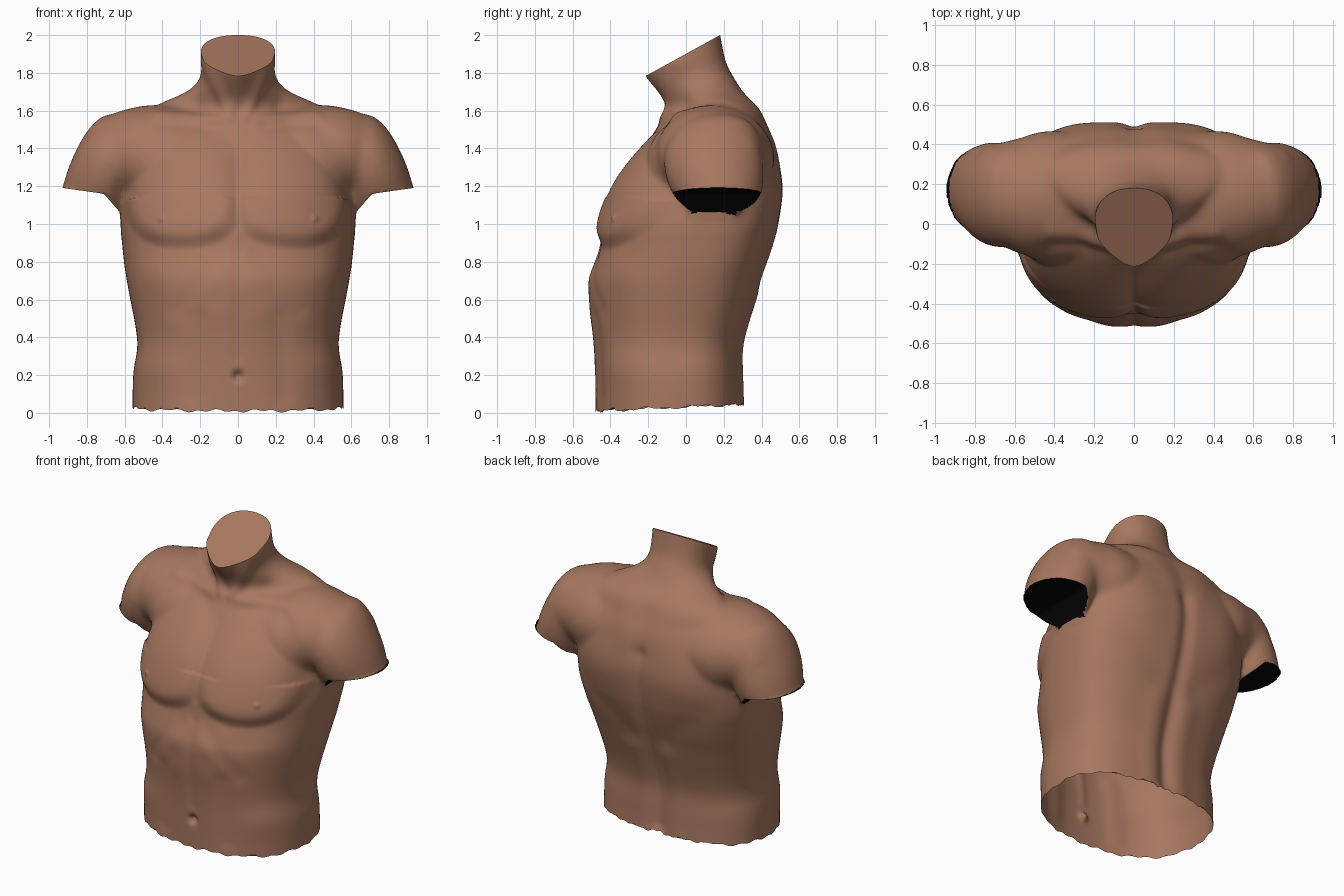
import bpy, bmesh, math

if "Cube" in bpy.data.objects:
    bpy.data.objects.remove(bpy.data.objects["Cube"])


def material(name, rgb):
    m = bpy.data.materials.new(name)
    m.diffuse_color = (*rgb, 1)
    m.use_nodes = True
    m.node_tree.nodes["Principled BSDF"].inputs["Base Color"].default_value = m.diffuse_color
    return m


def loft(bm, rings):
    """Skin a list of equal rings and close both ends."""
    rows = [[bm.verts.new(p) for p in r] for r in rings]
    n = len(rows[0])
    for a, b in zip(rows, rows[1:]):
        for i in range(n):
            j = (i + 1) % n
            bm.faces.new((a[i], a[j], b[j], b[i]))
    bm.faces.new(rows[0][::-1])
    bm.faces.new(rows[-1])


def smooth_rows(rows, steps=4):
    """Catmull-Rom interpolation between profile rows."""
    out = []
    for i in range(len(rows) - 1):
        p0, p1, p2 = rows[max(i - 1, 0)], rows[i], rows[i + 1]
        p3 = rows[min(i + 2, len(rows) - 1)]
        for k in range(steps):
            t = k / steps
            out.append([0.5 * (2 * b + (c - a) * t + (2 * a - 5 * b + 4 * c - d) * t * t
                               + (3 * b - a - 3 * c + d) * t ** 3)
                        for a, b, c, d in zip(p0, p1, p2, p3)])
    return out + [list(rows[-1])]


def step(t):
    t = min(max(t, 0), 1)
    return t * t * (3 - 2 * t)


SEG = 72
TURN = [math.tau * i / SEG for i in range(SEG)]
# Trunk and neck: z, half width, front y, back y, widest y, roundness
TRUNK = [
    (-.08, .558, -.478, .305, -.06, 2.3), (.20, .556, -.482, .295, -.06, 2.3),
    (.38, .533, -.492, .30, -.05, 2.3), (.66, .582, -.518, .385, 0, 2.3),
    (.78, .602, -.492, .428, .04, 2.3), (.90, .614, -.452, .465, .07, 2.4),
    (1.0, .622, -.445, .49, .10, 2.4), (1.2, .605, -.365, .512, .15, 2.4),
    (1.4, .58, -.23, .475, .18, 2.2), (1.5, .55, -.16, .438, .19, 2.0),
    (1.57, .52, -.125, .41, .20, 1.6), (1.61, .46, -.115, .388, .21, 1.3),
    (1.65, .39, -.12, .352, .19, 1.3), (1.69, .295, -.145, .31, .15, 1.4),
    (1.74, .225, -.185, .275, .10, 1.5), (1.80, .196, -.23, .24, .05, 1.5),
    (1.88, .198, -.255, .205, .02, 1.5), (2.1, .195, -.30, .165, 0, 1.5)]


def trunk_ring(z, w, yf, yb, yc, nf):
    pts = []
    for a in TURN:
        c, s = math.cos(a), math.sin(a)
        n, depth = (max(nf + .35, 2.2), yb - yc) if s > 0 else (nf, yc - yf)
        pts.append((math.copysign(w * abs(c) ** (2 / n), c),
                    yc + math.copysign(depth * abs(s) ** (2 / n), s), z))
    return pts


def cut_height(x):
    """Arm end: nearly level outside, steep down to the armpit."""
    return 1.16 + (x - .71) * (.14 if x > .71 else 1.15)


bm = bmesh.new()
loft(bm, [trunk_ring(*r) for r in smooth_rows(TRUNK)])

# Upper arm: distance above the end, radius across, radius in y, centre y
ARM = [(-.08, .175, .215, .17), (0, .18, .222, .17), (.12, .192, .255, .155),
       (.25, .188, .262, .145), (.36, .168, .235, .155), (.44, .125, .175, .17),
       (.49, .04, .06, .18)]
# Shoulder mass between chest, back and arm: x, centre y, centre z, radius y, radius z
SHOULDER = [(.25, .14, 1.36, .30, .26), (.45, .14, 1.345, .32, .285), (.58, .14, 1.36, .29, .25),
            (.68, .155, 1.365, .25, .21), (.77, .17, 1.35, .2, .16), (.84, .18, 1.32, .1, .08)]
for side in (1, -1):
    rings = []
    for s, rx, ry, yc in smooth_rows(ARM):
        ring = []
        for a in TURN:
            u = rx * math.cos(a)
            x, z = .765 - .39 * s + .92 * u, 1.12 + .92 * s + .39 * u
            z = max(z, cut_height(x) - .07 * step((x - .6) / .1))
            ring.append((x * side, yc + ry * math.sin(a), z))
        rings.append(ring)
    loft(bm, rings)
    loft(bm, [[(x * side, yc + ry * math.cos(a), zc + rz * math.sin(a)) for a in TURN]
              for x, yc, zc, ry, rz in smooth_rows(SHOULDER)])
bmesh.ops.recalc_face_normals(bm, faces=bm.faces)
mesh = bpy.data.meshes.new("torso")
bm.to_mesh(mesh)
bm.free()
torso = bpy.data.objects.new("torso", mesh)
bpy.context.collection.objects.link(torso)

# Fuse the parts into one soft skin
rm = torso.modifiers.new("fuse", 'REMESH')
rm.mode = 'VOXEL'
rm.voxel_size = .013
sm = torso.modifiers.new("soften", 'SMOOTH')
sm.factor = .5
sm.iterations = 28
dg = bpy.context.evaluated_depsgraph_get()
fused = bpy.data.meshes.new_from_object(torso.evaluated_get(dg))
torso.modifiers.clear()
torso.data = fused

# Muscle strokes, mirrored: x1, z1, x2, z2, radius, height
BELLY = [
    (0, 1.0, 0, 1.42, .04, -.006), (0, .3, 0, .85, .03, -.006),           # midline
    (.24, .1, .22, .5, .06, -.008), (.10, .83, .32, .55, .05, -.006),     # belly edges
    (.12, .72, .12, .72, .07, .006), (.11, .52, .11, .52, .07, .004),     # belly muscles
    (.43, .25, .43, .25, .1, .008), (.45, .75, .45, .75, .08, .008),      # flank, ribs
    (0, .195, 0, .195, .025, -.035), (.39, 1.02, .39, 1.02, .013, .012)]  # navel, nipple
COLLAR = [
    (.10, 1.55, .42, 1.575, .03, .012), (.15, 1.51, .4, 1.525, .03, -.005),  # collarbone
    (.22, 1.63, .22, 1.63, .05, -.014), (0, 1.6, 0, 1.6, .035, -.010),    # neck hollows
    (.04, 1.57, .17, 1.85, .035, .014), (.45, 1.48, .58, 1.2, .06, -.010)]  # neck cord, shoulder
BACK = [
    (0, .1, 0, 1.3, .05, -.022), (0, 1.3, 0, 1.55, .07, -.006),           # spine
    (.12, 0, .12, .6, .07, .010), (.30, 1.15, .36, 1.35, .14, .010),      # loin, shoulder blade
    (.15, .75, .42, .98, .08, -.006), (.13, 1.4, .2, 1.6, .09, .006)]     # back muscles


def strokes(table, x, z):
    total = 0
    for x1, z1, x2, z2, r, h in table:
        dx, dz = x2 - x1, z2 - z1
        q = dx * dx + dz * dz
        t = min(max(((x - x1) * dx + (z - z1) * dz) / q, 0), 1) if q else 0
        d = (x - x1 - t * dx) ** 2 + (z - z1 - t * dz) ** 2
        if d < 9 * r * r:
            total += h * math.exp(-d / (r * r))
    return total


def chest(x, z):
    dz = (z - 1.13) / (.26 if z < 1.13 else .42)
    d = abs((x - .29) / .31) ** 2.3 + abs(dz) ** 2.3
    return .034 * step((1.12 - d) / (.75 if z < 1.13 else 1.1))


bm = bmesh.new()
bm.from_mesh(fused)
bm.normal_update()
moves = []
for v in bm.verts:
    x, z = abs(v.co.x), v.co.z
    if x < .66:
        face = step(abs(v.normal.y) * 2)
        if v.normal.y < 0:
            h = strokes(BELLY, x, z) + strokes(COLLAR, x, z) + chest(x, z)
        else:
            h = strokes(BACK, x, z)
        moves.append((v, v.normal * (h * face)))
for v, m in moves:
    v.co += m


# Flatten the arm ends onto the cut
def cut_depth(co):
    x = abs(co.x)
    inside = ((x - .765) / .205) ** 2 + ((co.y - .17) / .26) ** 2 < 1
    return cut_height(x) - co.z if inside and x > .605 and co.z > 1.03 else None


flat = []
for v in bm.verts:
    s = cut_depth(v.co)
    if s is not None and -.002 < s < .17:
        v.co.z += s
        flat.append(v)
bmesh.ops.remove_doubles(bm, verts=flat, dist=.004)

# Neck cut with a flat lid, open ragged waist
geom = bm.verts[:] + bm.edges[:] + bm.faces[:]
cut = bmesh.ops.bisect_plane(bm, geom=geom, plane_co=(0, .18, 2), plane_no=(0, -.22, .40),
                             clear_outer=True)
rim = [e for e in cut['geom_cut'] if isinstance(e, bmesh.types.BMEdge)]
for f in bmesh.ops.edgeloop_fill(bm, edges=rim)['faces']:
    f.normal_update()
    if f.normal.z < 0:
        f.normal_flip()
geom = bm.verts[:] + bm.edges[:] + bm.faces[:]
bmesh.ops.bisect_plane(bm, geom=geom, plane_co=(0, 0, .032), plane_no=(0, -.045, 1),
                       clear_inner=True)
for v in bm.verts:
    if v.is_boundary and v.co.z < .1:
        a = math.atan2(v.co.y, v.co.x)
        v.co.z += .005 * math.sin(13 * a) + .005 * math.sin(31 * a + 1)

# Skin everywhere, black on the arm ends, sharp rims
for f in bm.faces:
    f.smooth = True
    depths = [cut_depth(v.co) for v in f.verts]
    f.material_index = int(all(s is not None and abs(s) < 1e-4 for s in depths))
for e in bm.edges:
    if len({f.material_index for f in e.link_faces}) > 1:
        e.smooth = False
for f in bm.faces:
    if len(f.verts) > 20:
        f.smooth = False
        for e in f.edges:
            e.smooth = False
fused.materials.clear()
fused.materials.append(material("skin brown", (.39, .187, .116)))
fused.materials.append(material("black", (.002, .002, .002)))
bm.to_mesh(fused)
bm.free()
